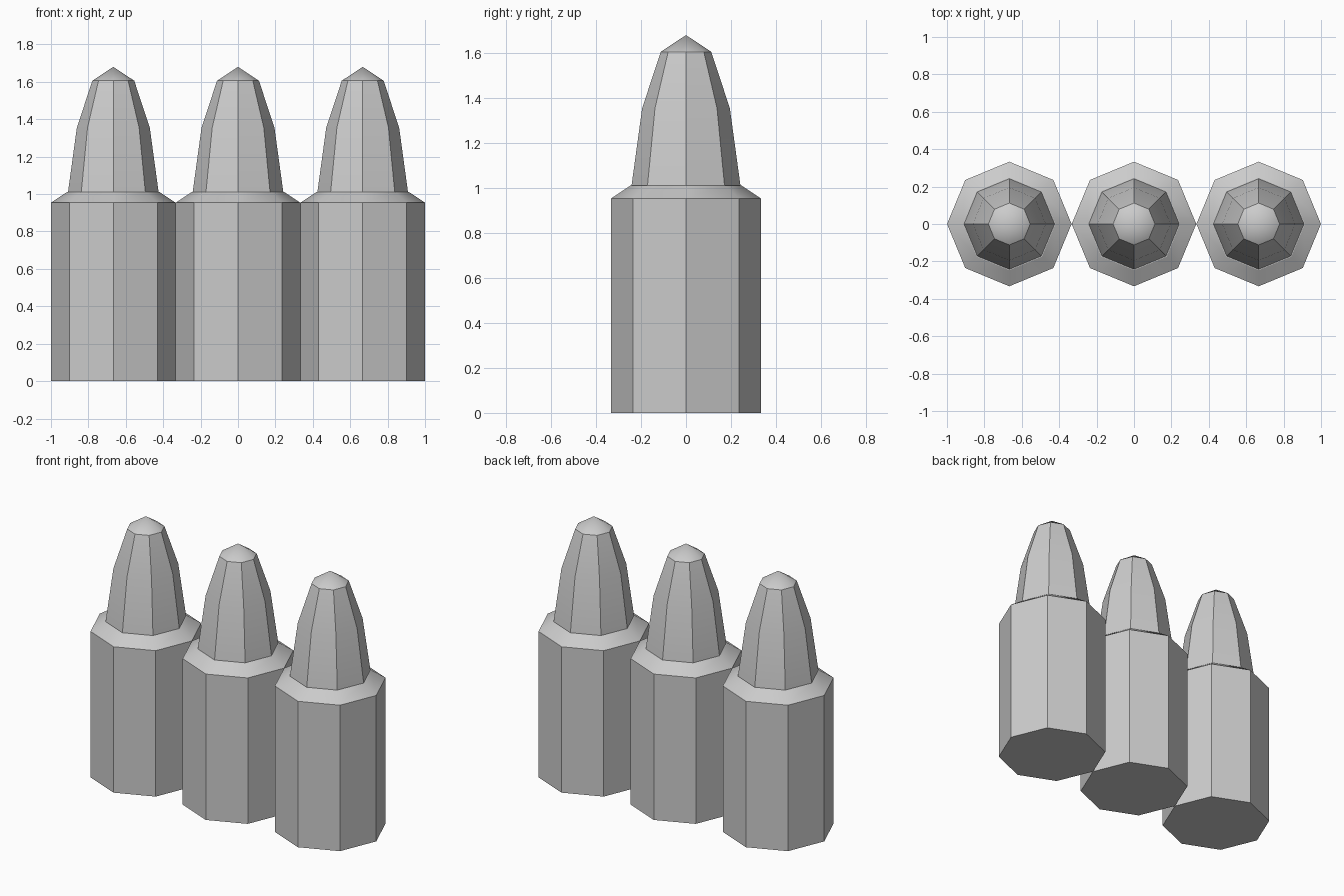
import bpy, bmesh
from math import cos, sin, pi, radians

if "Cube" in bpy.data.objects:
    bpy.data.objects.remove(bpy.data.objects["Cube"])

SIDES = 8
SPACING = 2 / 3


def lathe(name, profile, x):
    """Revolve (radius, z) points into a closed eight-sided solid."""
    bm = bmesh.new()
    rings = []
    for r, z in profile:
        if r == 0:
            rings.append([bm.verts.new((0, 0, z))] * SIDES)
        else:
            rings.append([bm.verts.new((r * cos(2 * pi * i / SIDES),
                                        r * sin(2 * pi * i / SIDES), z))
                          for i in range(SIDES)])
    for low, high in zip(rings, rings[1:]):
        for i in range(SIDES):
            j = (i + 1) % SIDES
            corners = [low[i], low[j], high[j], high[i]]
            bm.faces.new(list(dict.fromkeys(corners)))
    bm.faces.new(rings[0][::-1])
    if profile[-1][0] > 0:
        bm.faces.new(rings[-1])
    bmesh.ops.recalc_face_normals(bm, faces=bm.faces)
    mesh = bpy.data.meshes.new(name)
    bm.to_mesh(mesh)
    bm.free()
    obj = bpy.data.objects.new(name, mesh)
    obj.location.x = x
    bpy.context.collection.objects.link(obj)
    # crisp facets, soft tip
    bpy.ops.object.select_all(action='DESELECT')
    obj.select_set(True)
    bpy.context.view_layer.objects.active = obj
    bpy.ops.object.shade_smooth_by_angle(angle=radians(30))
    return obj


# Casing: straight wall with a sloped shoulder
CASING = [(0.333, 0), (0.333, 0.954), (0.247, 1.011)]
# Bullet: tapered body with a blunt point
BULLET = [(0.243, 1.005), (0.195, 1.355), (0.112, 1.606), (0, 1.68)]

# Row of three cartridges
for n in (-1, 0, 1):
    lathe(f"casing_{n + 2}", CASING, n * SPACING)
    lathe(f"bullet_{n + 2}", BULLET, n * SPACING)
